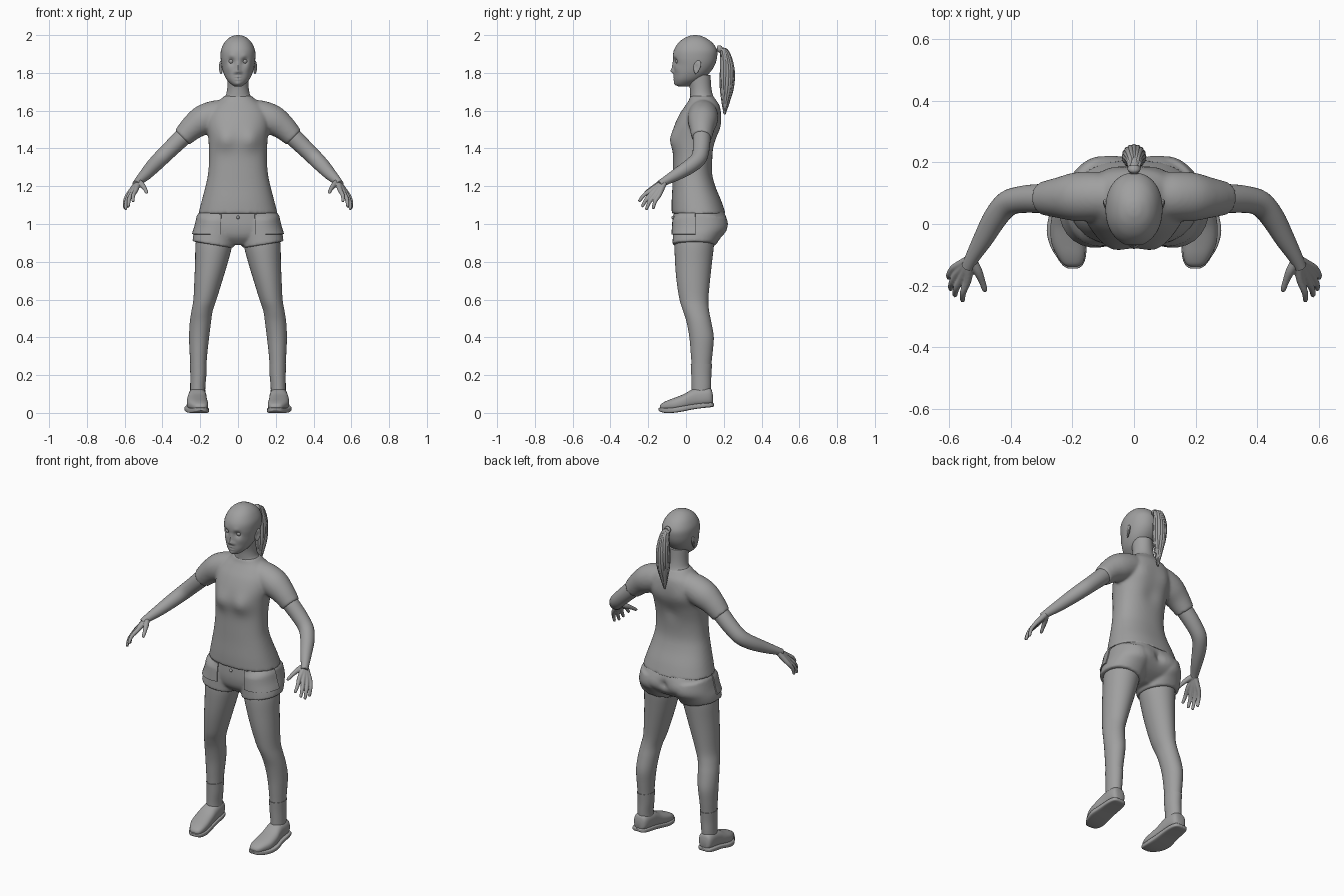
import bpy, bmesh, math, random
from mathutils import Vector as V
from mathutils.bvhtree import BVHTree

random.seed(4)
grey = bpy.data.materials.new("plain grey")
grey.diffuse_color = (0.35, 0.35, 0.35, 1)


def catmull(a, b, c, d, t):
    return 0.5 * (2 * b + (c - a) * t + (2 * a - 5 * b + 4 * c - d) * t * t + (3 * b - a - 3 * c + d) * t ** 3)


def loft(bm, rings, n=32, e=2.0, sub=4):
    """Skin smooth cross-sections; each ring is (centre, u axis, v axis)."""
    fine = []
    for i in range(len(rings) - 1):
        q = [rings[max(0, min(len(rings) - 1, i + k))] for k in (-1, 0, 1, 2)]
        fine += [[catmull(*[r[j] for r in q], s / sub) for j in range(3)] for s in range(sub)]
    fine.append(rings[-1])
    se = lambda w: math.copysign(abs(w) ** (2 / e), w)
    loops = []
    for c, u, v in fine:
        ang = [2 * math.pi * k / n for k in range(n)]
        loops.append([bm.verts.new(c + u * se(math.cos(a)) + v * se(math.sin(a))) for a in ang])
    for p, q in zip(loops, loops[1:]):
        for k in range(n):
            bm.faces.new((p[k], p[(k + 1) % n], q[(k + 1) % n], q[k]))
    bm.faces.new(loops[0][::-1])
    bm.faces.new(loops[-1])


def flat(x, z, front, back, half):
    """Horizontal ring from its front, back and half width."""
    return V((x, (front + back) / 2, z)), V((half, 0, 0)), V((0, (back - front) / 2, 0))


def tube(pts):
    """Rings across a path of (x, y, z, radius)."""
    p = [V(q[:3]) for q in pts]
    out = []
    for i, q in enumerate(pts):
        t = (p[min(i + 1, len(p) - 1)] - p[max(i - 1, 0)]).normalized()
        u = t.cross(V((0, 1, 0.3))).normalized()
        out.append((p[i], u * q[3], t.cross(u) * q[3]))
    return out


def bump(bm, centre, radius, push):
    """Soft sculpting push around a point."""
    for v in bm.verts:
        v.co += V(push) * math.exp(-((v.co - V(centre)).length / radius) ** 2)


def finish(bm, name, mirror=False, voxel=0, smooth=4):
    if mirror:
        dup = bmesh.ops.duplicate(bm, geom=bm.verts[:] + bm.edges[:] + bm.faces[:])["geom"]
        for v in dup:
            if isinstance(v, bmesh.types.BMVert):
                v.co.x *= -1
    bmesh.ops.recalc_face_normals(bm, faces=bm.faces)
    me = bpy.data.meshes.new(name)
    bm.to_mesh(me)
    ob = bpy.data.objects.new(name, me)
    bpy.context.collection.objects.link(ob)
    if voxel:  # fuse overlapping pieces into one skin
        m = ob.modifiers.new("fuse", "REMESH")
        m.mode, m.voxel_size = "VOXEL", voxel
        s = ob.modifiers.new("relax", "SMOOTH")
        s.factor, s.iterations = 0.5, smooth
        ob.data = bpy.data.meshes.new_from_object(ob.evaluated_get(bpy.context.evaluated_depsgraph_get()))
        ob.modifiers.clear()
    ob.data.materials.clear()
    ob.data.materials.append(grey)
    bpy.ops.object.select_all(action="DESELECT")
    ob.select_set(True)
    bpy.context.view_layer.objects.active = ob
    bpy.ops.object.shade_smooth_by_angle(angle=math.radians(50))
    return ob


# Head with sculpted face
bm = bmesh.new()
loft(bm, [flat(0, *r) for r in [
    (1.728, -.04, .02, .018), (1.74, -.056, .04, .036), (1.765, -.063, .085, .06), (1.80, -.064, .125, .077),
    (1.84, -.064, .152, .087), (1.88, -.069, .164, .092), (1.92, -.064, .164, .09), (1.957, -.042, .142, .074),
    (1.982, -.012, .11, .052), (1.996, .02, .078, .026), (2.0, .042, .056, .006)]], 72, 2.15, 8)
for s in (-1, 1):
    bump(bm, (s * .036, -.06, 1.862), .017, (0, .014, 0))     # eye socket
    bump(bm, (s * .036, -.068, 1.888), .016, (0, -.004, 0))   # brow
    bump(bm, (s * .05, -.045, 1.825), .022, (0, -.005, 0))    # cheek
    bump(bm, (s * .013, -.066, 1.802), .009, (0, -.008, 0))   # nostril
for z, d in ((1.85, .006), (1.832, .01), (1.812, .018)):
    bump(bm, (0, -.068, z), .012, (0, -d, 0))                 # nose
for x in (-.012, 0, .012):
    bump(bm, (x, -.066, 1.779), .006, (0, -.004, 0))          # lips
    bump(bm, (x, -.066, 1.765), .006, (0, -.004, 0))
    bump(bm, (x, -.066, 1.772), .003, (0, .004, 0))
bump(bm, (0, -.058, 1.742), .015, (0, -.006, 0))              # chin
finish(bm, "head")

# Eyes and ears
bm = bmesh.new()
bmesh.ops.create_uvsphere(bm, u_segments=16, v_segments=10, radius=.014)
bmesh.ops.translate(bm, vec=(.036, -.042, 1.862), verts=bm.verts)
finish(bm, "eyes", True)
bm = bmesh.new()
bmesh.ops.create_uvsphere(bm, u_segments=20, v_segments=14, radius=1)
for v in bm.verts:
    x, y, z = v.co
    dish = .007 * math.exp(-((y + .2) ** 2 + z * z) * 4) if x > 0 else 0
    v.co = (.09 + .009 * x - dish + .006 * y, .058 + (.019 + .006 * z) * y + .006 * z, 1.83 + .036 * z)
finish(bm, "ears", True)

# Neck
bm = bmesh.new()
loft(bm, [flat(0, *r) for r in [
    (1.62, .02, .17, .09), (1.665, .022, .15, .075), (1.69, .022, .14, .062),
    (1.73, .018, .133, .056), (1.79, .0, .13, .056)]], 40)
finish(bm, "neck")

# Shirt: torso plus sleeves
bm = bmesh.new()
loft(bm, [flat(0, *r) for r in [
    (1.055, -.076, .21, .21), (1.12, -.076, .188, .193), (1.2, -.072, .155, .172), (1.27, -.07, .138, .158),
    (1.36, -.068, .142, .153), (1.45, -.07, .163, .157), (1.52, -.06, .18, .165), (1.58, -.035, .184, .16),
    (1.625, -.005, .178, .135), (1.655, .015, .16, .098), (1.68, .022, .142, .07)]], 56, 2.3)
for s in (-1, 1):
    bump(bm, (s * .07, -.07, 1.45), .055, (0, -.022, -.004))  # bust
    bump(bm, (s * .085, .18, 1.53), .06, (0, .01, 0))         # shoulder blade
bump(bm, (0, .17, 1.42), .05, (0, -.012, 0))                  # spine hollow
for s in (-1, 1):
    loft(bm, tube([(s * .07, .09, 1.585, .075), (s * .13, .09, 1.572, .08), (s * .19, .088, 1.547, .079),
                   (s * .245, .085, 1.508, .066), (s * .296, .083, 1.457, .054)]), 32)
finish(bm, "shirt", voxel=.008, smooth=8)

# Arms
bm = bmesh.new()
loft(bm, tube([(.24, .085, 1.51, .045), (.293, .083, 1.46, .047), (.36, .08, 1.395, .044), (.41, .066, 1.346, .042),
               (.45, .02, 1.305, .039), (.49, -.05, 1.262, .032), (.525, -.11, 1.228, .023), (.54, -.14, 1.21, .02)]), 28)
finish(bm, "arms", True)

# Hands: each finger runs from the wrist through its knuckle
bm = bmesh.new()
for knuckle, tip in [((.541, -.188, 1.178), (.556, -.25, 1.118)), ((.56, -.178, 1.165), (.581, -.233, 1.09)),
                     ((.575, -.163, 1.155), (.595, -.212, 1.075)), ((.585, -.144, 1.15), (.6, -.175, 1.08))]:
    w, k, t = V((.527, -.112, 1.226)), V(knuckle), V(tip)
    w = w.lerp(k, .08)
    mid = k.lerp(t, .5) + V((.006, -.004, .004))
    loft(bm, tube([(*w, .016), (*w.lerp(k, .5), .015), (*k, .0125), (*mid, .0105), (*t.lerp(mid, .1), .008), (*t, .003)]), 14)
loft(bm, tube([(.525, -.12, 1.222, .016), (.507, -.152, 1.206, .015), (.493, -.185, 1.186, .011),
               (.484, -.212, 1.168, .009), (.481, -.22, 1.162, .003)]), 14)
finish(bm, "hands", True, .0035, 3)

# Shorts
bm = bmesh.new()
loft(bm, [flat(0, *r) for r in [
    (1.1, -.06, .185, .185), (1.04, -.066, .208, .205), (.98, -.067, .212, .214), (.93, -.055, .175, .19),
    (.89, -.02, .1, .11)]], 48, 2.4)
for s in (-1, 1):
    loft(bm, [(c, u + V((0, 0, s * .018)), v) for c, u, v in [flat(s * x, *r) for x, r in [
        (.11, (1.03, -.064, .2, .1)), (.117, (.97, -.068, .205, .107)), (.126, (.93, -.07, .182, .11)),
        (.133, (.89, -.072, .158, .108))]]], 40, 2.2)
    bump(bm, (s * .1, .205, 1.0), .06, (0, .016, 0))          # seat
bump(bm, (0, .21, 1.0), .022, (0, -.02, 0))
shorts = finish(bm, "shorts", voxel=.0075, smooth=5)

# Pocket patches wrapped onto the shorts, and the front button
tree = BVHTree.FromPolygons([v.co for v in shorts.data.vertices], [p.vertices[:] for p in shorts.data.polygons])
bm = bmesh.new()
grid = []
for i in range(9):
    a = math.radians(-62 + 62 * i / 8)
    for j in range(9):
        hit, nor, _, _ = tree.ray_cast(V((.6 * math.cos(a) + .03, .05 + .6 * math.sin(a), .945 + .0135 * j)),
                                       V((-math.cos(a), -math.sin(a), 0)))
        grid.append(bm.verts.new(hit + nor * .002))
faces = [bm.faces.new([grid[k] for k in (i * 9 + j, i * 9 + 9 + j, i * 9 + 10 + j, i * 9 + j + 1)])
         for i in range(8) for j in range(8)]
bmesh.ops.recalc_face_normals(bm, faces=faces)
bmesh.ops.solidify(bm, geom=faces, thickness=-.006)
finish(bm, "pockets", True)
bm = bmesh.new()
bmesh.ops.create_uvsphere(bm, u_segments=12, v_segments=8, radius=.009)
bmesh.ops.translate(bm, vec=(0, -.068, 1.035), verts=bm.verts)
finish(bm, "button")

# Legs and socks
bm = bmesh.new()
loft(bm, [flat(*r) for r in [
    (.125, .96, -.05, .15, .09), (.128, .89, -.06, .148, .097), (.14, .8, -.058, .138, .087), (.157, .7, -.05, .127, .074),
    (.175, .6, -.034, .118, .061), (.19, .54, -.016, .122, .056), (.199, .48, .003, .134, .056), (.206, .4, .018, .147, .053),
    (.209, .32, .025, .141, .047), (.21, .24, .03, .133, .042), (.212, .1, .034, .128, .037)]], 36)
finish(bm, "legs", True)
bm = bmesh.new()
loft(bm, [flat(*r) for r in [
    (.21, .258, .025, .138, .0445), (.21, .2, .028, .134, .0425), (.213, .14, .03, .133, .04), (.213, .09, .03, .13, .04)]], 36)
finish(bm, "socks", True)

# Shoes: upper sections run heel to toe as (y, centre x, half width, bottom, top)
for name, e, secs in [
    ("shoe_uppers", 2.5, [(.142, .218, .02, .05, .095), (.134, .217, .036, .04, .125), (.11, .216, .045, .036, .134),
                          (.06, .215, .048, .03, .132), (.028, .216, .05, .024, .122), (-.01, .217, .054, .018, .1),
                          (-.06, .213, .055, .012, .08), (-.1, .205, .046, .012, .065), (-.128, .2, .032, .014, .05),
                          (-.138, .199, .016, .02, .038)]),
    ("shoe_soles", 5, [(.148, .22, .02, .036, .05), (.138, .22, .04, .031, .054), (.1, .219, .051, .027, .053),
                       (.04, .219, .055, .019, .046), (-.02, .221, .062, .007, .036), (-.07, .213, .059, 0, .028),
                       (-.11, .203, .046, 0, .027), (-.135, .199, .031, .006, .028), (-.145, .198, .014, .012, .026)])]:
    bm = bmesh.new()
    loft(bm, [(V((x, y, (b + t) / 2)), V((w, 0, 0)), V((0, 0, (t - b) / 2))) for y, x, w, b, t in secs], 36, e)
    finish(bm, name, True)

# Ponytail: tie, core and loose strands
bm = bmesh.new()
loft(bm, tube([(0, .15, 1.915, .018), (0, .172, 1.925, .019), (0, .19, 1.925, .017)]), 20)
finish(bm, "hair_tie")
bm = bmesh.new()
core = [(0, .175, 1.926, .014), (0, .2, 1.915, .018), (0, .213, 1.87, .025), (0, .219, 1.8, .031),
        (0, .216, 1.72, .029), (0, .21, 1.65, .018), (0, .204, 1.58, .004)]
loft(bm, tube(core), 20)
for i in range(16):
    a = 2 * math.pi * i / 16
    end = random.uniform(0, .05)
    loft(bm, tube([(x + math.cos(a) * r * .95, y + math.sin(a) * r * .95, z + end * k / 6, r * .3 + .0015)
                   for k, (x, y, z, r) in enumerate(core)]), 8)
finish(bm, "ponytail")
